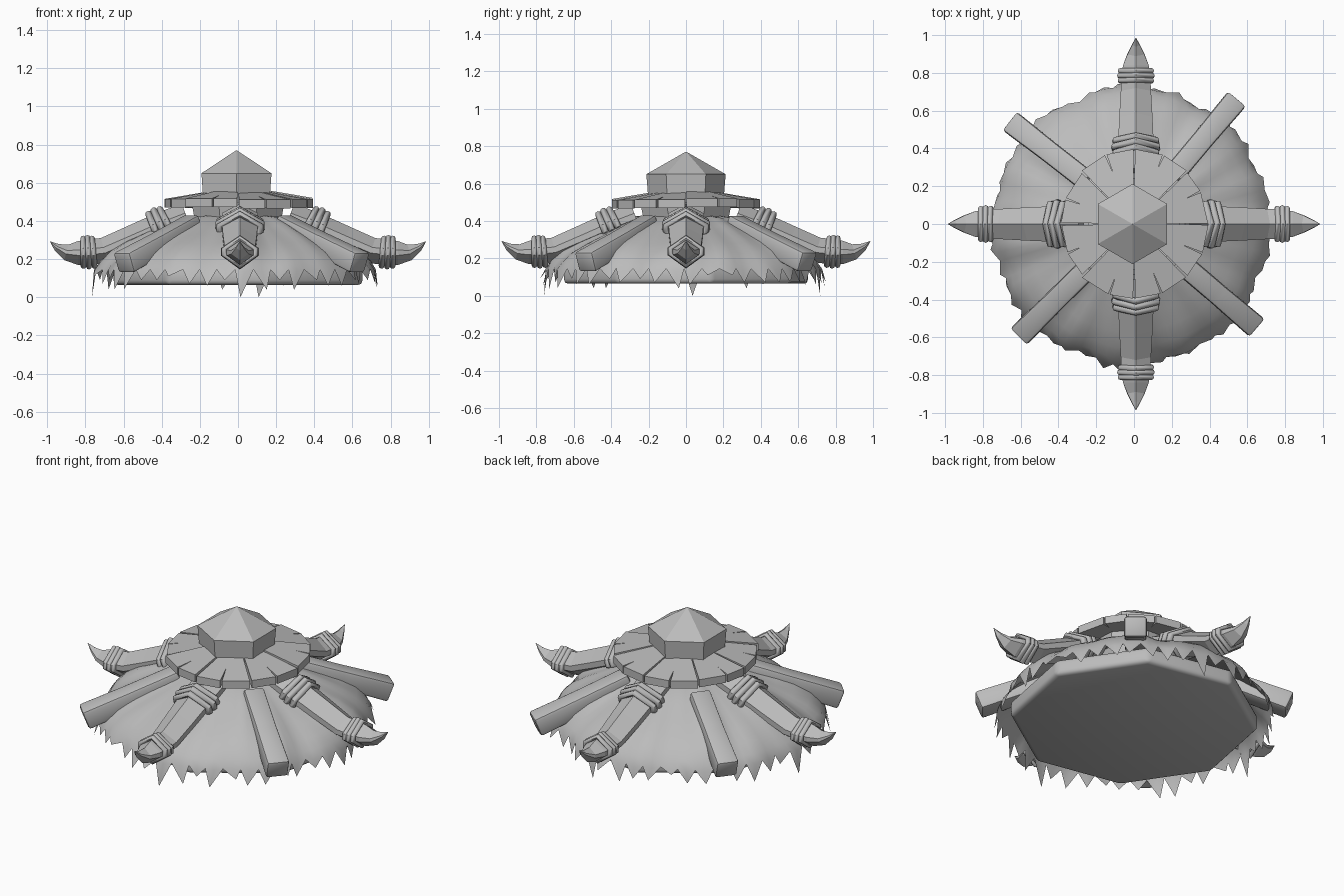
import bpy, bmesh, math, random
from mathutils import Vector, Matrix

random.seed(4)
if "Cube" in bpy.data.objects:
    bpy.data.objects.remove(bpy.data.objects["Cube"], do_unlink=True)

mat = bpy.data.materials.new("plain grey")
mat.use_nodes = True
GREY = (0.5, 0.5, 0.5, 1)
mat.diffuse_color = GREY
mat.node_tree.nodes["Principled BSDF"].inputs["Base Color"].default_value = GREY


def finish(bm, name, smooth=None, fix=True):
    """Turn a bmesh into a named object, smooth below the given angle."""
    if fix:
        bmesh.ops.recalc_face_normals(bm, faces=bm.faces)
    mesh = bpy.data.meshes.new(name)
    bm.to_mesh(mesh)
    bm.free()
    mesh.materials.append(mat)
    ob = bpy.data.objects.new(name, mesh)
    bpy.context.collection.objects.link(ob)
    if smooth:
        bpy.ops.object.select_all(action="DESELECT")
        ob.select_set(True)
        bpy.context.view_layer.objects.active = ob
        bpy.ops.object.shade_smooth_by_angle(angle=math.radians(smooth))
    return ob


def polar(r, a, z):
    return Vector((r * math.cos(a), r * math.sin(a), z))


def loft(bm, loops, cap_start=True, cap_end=True):
    """Skin closed loops of equal length."""
    rings = [[bm.verts.new(p) for p in loop] for loop in loops]
    n = len(rings[0])
    for low, high in zip(rings, rings[1:]):
        for i in range(n):
            j = (i + 1) % n
            bm.faces.new((low[i], low[j], high[j], high[i]))
    if cap_start:
        bm.faces.new(rings[0][::-1])
    if cap_end:
        bm.faces.new(rings[-1])
    return rings


def prism(name, sides, profile, turn=0.0, offset=(0, 0, 0)):
    bm = bmesh.new()
    loft(bm, [[polar(r, turn + math.tau * i / sides, z) + Vector(offset)
               for i in range(sides)] for r, z in profile])
    return bm, name


def bevel(bm, width, segments):
    bmesh.ops.recalc_face_normals(bm, faces=bm.faces)
    bmesh.ops.bevel(bm, geom=bm.edges[:], offset=width, segments=segments,
                    profile=0.5, affect="EDGES")


# Base slab
bm, name = prism("base_slab", 8, [(0.67, 0.065), (0.67, 0.16)], 0.2)
bevel(bm, 0.025, 3)
finish(bm, name, 40)

# Draped cover with folds and a torn hem
SEG = 96
PROFILE = [(0.2, 0.43), (0.29, 0.415), (0.38, 0.375), (0.48, 0.33),
           (0.57, 0.285), (0.65, 0.235), (0.7, 0.185), (0.73, 0.145)]


def cover_point(k, i):
    a = math.tau * i / SEG
    r, z = PROFILE[k]
    t = k / (len(PROFILE) - 1)
    fold = 0.5 * math.cos(8 * a) + 0.35 * math.sin(13 * a + 4 * t) + 0.25 * math.sin(21 * a + 1)
    r += t * 0.018 * fold
    return polar(r, a, z + 0.016 * math.sin(math.pi * t) * fold) + Vector((-0.015 * t, -0.01 * t, 0))


bm = bmesh.new()
rings = loft(bm, [[cover_point(k, i) for i in range(SEG)] for k in range(len(PROFILE))],
             False, False)
hem = rings[-1]
for i in range(0, SEG, 2):
    a, b, c = hem[i], hem[i + 1], hem[(i + 2) % SEG]
    b.co.z -= 0.01
    tip = b.co * random.uniform(1.005, 1.045)
    tip += (c.co - a.co) * random.uniform(-0.25, 0.25)
    tip.z = random.choice((0.11, 0.09, 0.07, 0.06, 0.04))
    if i % 26 == 20:
        tip.z = 0.0
    tip_vert = bm.verts.new(tip)
    bm.faces.new((a, tip_vert, b))
    bm.faces.new((b, tip_vert, c))
finish(bm, "cloth_cover", 40)

# Neck under the plank ring
bm, name = prism("neck", 8, [(0.235, 0.36), (0.265, 0.5)], math.pi / 8)
finish(bm, name)

# Ring of split planks
PLANKS = 8
bm = bmesh.new()
for p in range(PLANKS):
    a0 = math.tau * p / PLANKS + random.uniform(0.008, 0.02)
    a1 = math.tau * (p + 1) / PLANKS - random.uniform(0.008, 0.02)
    mid = (a0 + a1) / 2 + random.uniform(-0.07, 0.07)
    rim = 0.39 + random.uniform(-0.01, 0.008)
    lift = random.uniform(-0.006, 0.008)
    crack = random.uniform(0.27, 0.33)
    outline = [(0.15, a0), (rim, a0), (rim, mid - 0.012), (crack, mid),
               (rim, mid + 0.012), (rim, a1), (0.15, a1), (0.15, mid)]

    def height(r):
        return 0.515 + lift + (0.39 - r) * 0.17

    loft(bm, [[polar(r, a, height(r) - drop) for r, a in outline] for drop in (0.045, 0)])
finish(bm, "plank_ring")

# Six-sided cap with a pointed roof
bm, name = prism("cap", 6, [(0.2, 0.5), (0.212, 0.65), (0.002, 0.77)], math.pi / 6, (-0.008, 0, 0))
finish(bm, name)

# Horn-shaped legs: distance, height, half width, half thickness
HORN = [(0.27, 0.425, 0.095, 0.07), (0.4, 0.375, 0.095, 0.072), (0.56, 0.305, 0.088, 0.07),
        (0.7, 0.245, 0.08, 0.068), (0.79, 0.235, 0.076, 0.068), (0.84, 0.232, 0.068, 0.062),
        (0.9, 0.235, 0.045, 0.042), (0.95, 0.262, 0.02, 0.02), (0.985, 0.292, 0.001, 0.001)]
SECTION = [(0, 1), (1, 0.25), (1, -0.2), (0, -1), (-1, -0.2), (-1, 0.25)]


def section(r, z, w, h, tilt, grow=0.0):
    """Ridged cross-section square to a path sloping by tilt."""
    up = Vector((-math.sin(tilt), 0, math.cos(tilt)))
    return [Vector((r, 0, z)) + Vector((0, 1, 0)) * u * (w + grow) + up * v * (h + grow)
            for u, v in SECTION]


def rope_loop(bm, points, radius):
    """Closed round cord through the points."""
    centre = sum(points, Vector()) / len(points)
    n = len(points)
    axis = (points[1] - centre).cross(points[0] - centre).normalized()
    tubes = []
    for p in points:
        out = (p - centre).normalized()
        tubes.append([bm.verts.new(p + (out * math.cos(t) + axis * math.sin(t)) * radius)
                      for t in (math.tau * s / 8 for s in range(8))])
    for i in range(n):
        one, two = tubes[i], tubes[(i + 1) % n]
        for s in range(8):
            q = (s + 1) % 8
            bm.faces.new((one[s], two[s], two[q], one[q]))


for k, side in enumerate(("left", "back", "right", "front")):
    spin = Matrix.Rotation(k * math.pi / 2, 4, "Z")
    shift = Matrix.Translation((0.01 if k % 2 else 0, 0, 0))
    bm = bmesh.new()
    loops = []
    for i, (r, z, w, h) in enumerate(HORN):
        before, after = HORN[max(i - 1, 0)], HORN[min(i + 1, len(HORN) - 1)]
        tilt = math.atan2(after[1] - before[1], after[0] - before[0])
        loops.append(section(r, z, w, h, tilt))
    loft(bm, loops)
    bm.transform(shift @ spin)
    finish(bm, side + "_horn_leg")

    bm = bmesh.new()
    for n in (-1, 0, 1):
        swell = 0.016 if n == 0 else 0.01
        rope_loop(bm, section(0.405 + 0.033 * n, 0.373 - 0.014 * n, 0.095, 0.072,
                              -0.42 + 0.05 * n, swell), 0.018)
        rope_loop(bm, section(0.785 + 0.026 * n, 0.236, 0.075, 0.066,
                              -0.05 + 0.04 * n, swell * 0.6), 0.015)
    bm.transform(shift @ spin)
    finish(bm, side + "_rope_bindings", 50)

# Diagonal beams holding the cover down
BEAMS = {"back_left": ((0.2, 0.25), (0.535, 0.65)), "back_right": ((-0.24, 0.22), (-0.645, 0.535)),
         "front_right": ((-0.23, -0.22), (-0.6, -0.585)), "front_left": ((0.23, -0.19), (0.64, -0.54))}
for side, (start, end) in BEAMS.items():
    a, b = Vector((*start, 0.385)), Vector((*end, 0.18))
    along = (b - a).normalized()
    across = along.cross(Vector((0, 0, 1))).normalized()
    up = across.cross(along)
    bm = bmesh.new()
    loft(bm, [[p + across * u * 0.06 * s + up * v * 0.055 * s
               for u, v in ((-1, -1), (1, -1), (1, 1), (-1, 1))]
              for p, s in ((a, 0.95), (a.lerp(b, 0.5), 0.95), (b, 1.03))])
    bevel(bm, 0.016, 2)
    finish(bm, side + "_beam", 35)
